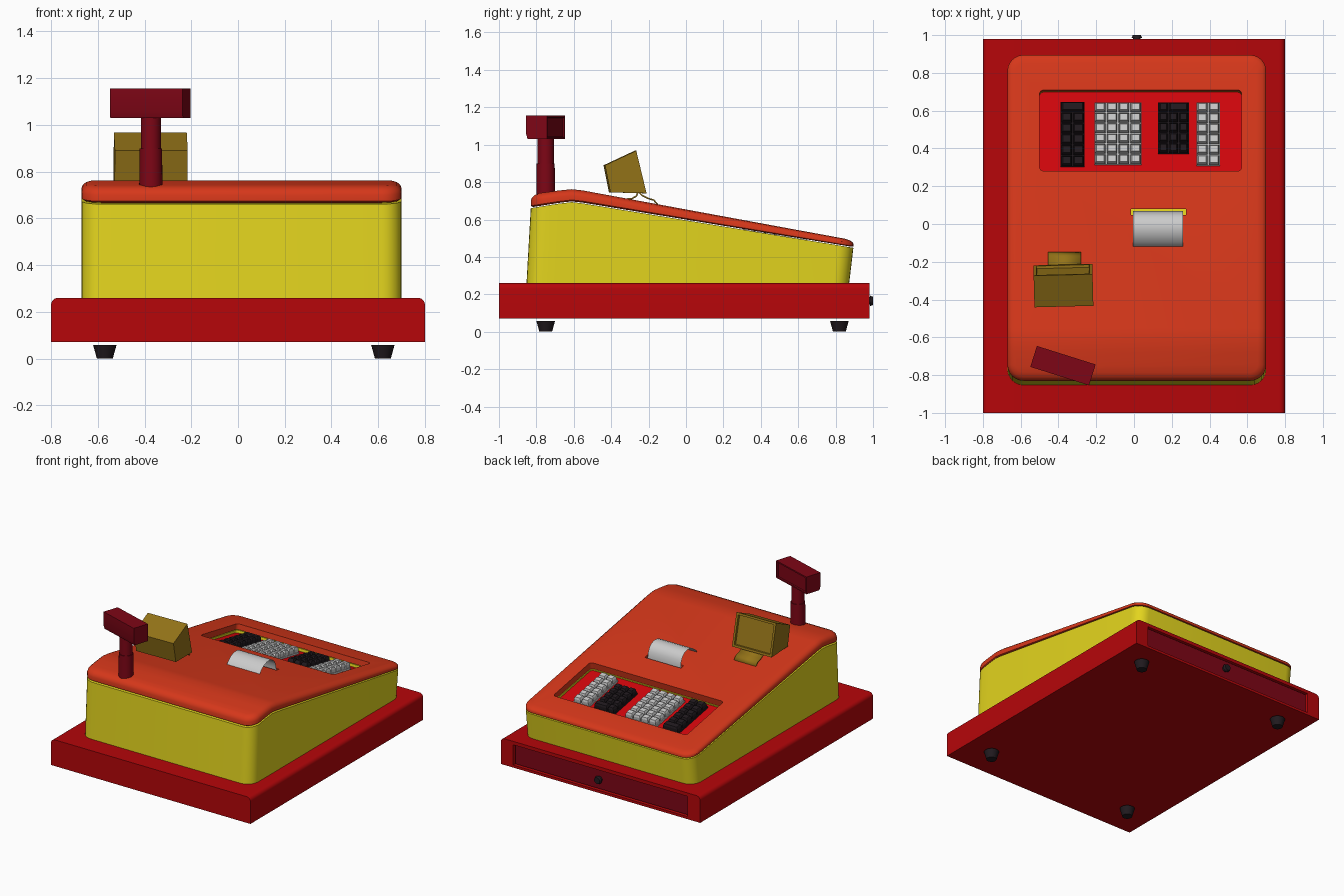
import bpy, bmesh, math
from mathutils import Matrix, Vector

if "Cube" in bpy.data.objects:
    bpy.data.objects.remove(bpy.data.objects["Cube"])


def mat(name, r, g, b):
    m = bpy.data.materials.new(name)
    m.diffuse_color = [(c / 255) ** 2.2 for c in (r, g, b)] + [1]
    m.use_nodes = True
    m.node_tree.nodes["Principled BSDF"].inputs["Base Color"].default_value = m.diffuse_color
    return m


RED = mat("red", 180, 14, 18)
DARK_RED = mat("dark_red", 125, 14, 28)
YELLOW = mat("yellow", 226, 211, 35)
ORANGE = mat("orange", 213, 58, 32)
BRIGHT_RED = mat("bright_red", 212, 14, 20)
OLIVE = mat("olive", 146, 114, 30)
BLACK = mat("black", 38, 32, 36)
WHITE = mat("light_grey", 205, 205, 205)


def finish(name, bm, material, smooth=True):
    bmesh.ops.recalc_face_normals(bm, faces=bm.faces)
    me = bpy.data.meshes.new(name)
    bm.to_mesh(me)
    bm.free()
    ob = bpy.data.objects.new(name, me)
    bpy.context.collection.objects.link(ob)
    if material:
        me.materials.append(material)
    if smooth:
        shade(ob)
    return ob


def select(ob):
    bpy.ops.object.select_all(action='DESELECT')
    ob.select_set(True)
    bpy.context.view_layer.objects.active = ob


def shade(ob):
    select(ob)
    bpy.ops.object.shade_smooth_by_angle(angle=math.radians(35))


def cut(ob, cutter):
    m = ob.modifiers.new("cut", 'BOOLEAN')
    m.operation, m.solver, m.object = 'DIFFERENCE', 'EXACT', cutter
    select(ob)
    bpy.ops.object.modifier_apply(modifier=m.name)
    shade(ob)


def ring(x0, x1, y0, y1, r, seg=6):
    pts = []
    corners = ((x1 - r, y1 - r), (x0 + r, y1 - r), (x0 + r, y0 + r), (x1 - r, y0 + r))
    for q, (cx, cy) in enumerate(corners):
        for i in range(seg + 1):
            a = math.pi / 2 * (q + i / seg)
            pts.append((cx + r * math.cos(a), cy + r * math.sin(a)))
    return pts


def loft(rings):
    bm = bmesh.new()
    vs = [[bm.verts.new(p) for p in r] for r in rings]
    n = len(vs[0])
    for a, b in zip(vs, vs[1:]):
        for i in range(n):
            bm.faces.new((a[i], a[(i + 1) % n], b[(i + 1) % n], b[i]))
    bm.faces.new(vs[0])
    bm.faces.new(vs[-1])
    return bm


def cylinder(bm, x, y, z0, z1, r0, r1, seg=24):
    bmesh.ops.create_cone(bm, cap_ends=True, segments=seg, radius1=r0, radius2=r1,
                          depth=z1 - z0, matrix=Matrix.Translation((x, y, (z0 + z1) / 2)))


def box(x0, x1, y0, y1, z0, z1):
    return loft([[(x0, y0, z), (x1, y0, z), (x1, y1, z), (x0, y1, z)] for z in (z0, z1)])


def inset_back(bm, width, depth):
    bmesh.ops.recalc_face_normals(bm, faces=bm.faces)
    f = max(bm.faces, key=lambda f: f.normal.y)
    bmesh.ops.inset_region(bm, faces=[f], thickness=width, depth=0)
    bmesh.ops.inset_region(bm, faces=[f], thickness=0.004, depth=-depth)


def interp(pts, y):
    for (a, za), (b, zb) in zip(pts, pts[1:]):
        if y <= b or b == pts[-1][0]:
            return za + (zb - za) * (y - a) / (b - a)


# side profiles of the lid top and lid underside
TOP = [(-.83, .735), (-.68, .755), (-.61, .762), (-.55, .755), (.9, .488)]
UNDER = [(-.83, .665), (-.68, .689), (-.61, .697), (-.55, .69), (.9, .452)]


def shell(levels, bottom, top, shift):
    # levels: (t, inset); t runs from bottom profile (0) to top profile (1)
    bm = loft([[(x, y, t) for x, y in ring(-.67 + d, .7 - d, -.83 + d, .895 - d, .085 - d)]
               for t, d in levels])
    for y in (-.68, -.61, -.55):
        bmesh.ops.bisect_plane(bm, geom=bm.verts[:] + bm.edges[:] + bm.faces[:],
                               plane_co=(0, y, 0), plane_no=(0, 1, 0))
    for v in bm.verts:
        t, lo, hi = v.co.z, bottom(v.co.y), top(v.co.y)
        v.co.z = lo + t * (hi - lo)
        v.co.y += shift * (1 - t)
    return bm


# base with rounded long top edges, drawer opening at the back
R = .03
prof = [(-.8, .07), (.8, .07)]
prof += [(.8 - R + R * math.cos(a), .26 - R + R * math.sin(a)) for a in [math.pi / 12 * i for i in range(7)]]
prof += [(-.8 + R - R * math.sin(a), .26 - R + R * math.cos(a)) for a in [math.pi / 12 * i for i in range(7)]]
base = finish("base", loft([[(x, y, z) for x, z in prof] for y in (-1, .98)]), RED)
cutter = finish("drawer_cutter", box(-.7, .7, .955, 1.1, .088, .235), None)
cut(base, cutter)
helpers = [cutter]
finish("drawer_front", box(-.692, .692, .95, .966, .094, .229), DARK_RED)

bm = bmesh.new()
cylinder(bm, 0, 0, 0, .035, .02, .02)
cylinder(bm, 0, 0, .03, .046, .028, .022)
bm.transform(Matrix.Translation((.015, .954, .165)) @ Matrix.Rotation(-math.pi / 2, 4, 'X'))
finish("drawer_lock", bm, BLACK)

# feet
bm = bmesh.new()
for x in (-.57, .62):
    for y in (-.75, .82):
        cylinder(bm, x, y, 0, .058, .034, .05)
finish("feet", bm, BLACK)

# body and lid
body = finish("body", shell([(0, 0), (1, 0)], lambda y: .255,
                            lambda y: interp(UNDER, y) - .004, -.023), YELLOW)
lid = finish("lid", shell([(0, .012), (.12, 0), (.5, 0), (.72, .006), (.9, .02), (1, .045)],
                          lambda y: interp(UNDER, y), lambda y: interp(TOP, y), 0), ORANGE)

# sloped frame: origin on the lid surface in the middle of the keypad
TILT = math.atan(-.184)
KY = .495
FRAME = Matrix.Translation((0, KY, interp(TOP, KY))) @ Matrix.Rotation(TILT, 4, 'X')


def tilted(bm):
    bm.transform(FRAME)
    return bm


# keypad recess and panel
outline = ring(-.5, .57, -.218, .218, .022, 4)
cutter = finish("keypad_cutter", tilted(loft([[(x, y, z) for x, y in outline] for z in (-.07, .1)])), None)
helpers.append(cutter)
cut(lid, cutter)
cut(body, cutter)
finish("keypad_panel", tilted(loft([[(x, y, z) for x, y in outline] for z in (-.075, -.062)])), BRIGHT_RED)

# paper slot
cutter = finish("slot_cutter", box(-.015, .275, .048, .08, .5, .8), None)
helpers.append(cutter)
cut(lid, cutter)


# key groups: tapered keys on a thin plate, first row may have wide keys
def key_group(name, x0, x1, y0, y1, cols, rows, material, first=None):
    y0, y1 = y0 - KY, y1 - KY
    px, py, g = (x1 - x0) / cols, (y1 - y0) / rows, .004
    bm = box(x0, x1, y0, y1, -.065, -.05)
    for r in range(rows):
        c = 0
        for w in (first if first and r == 0 else [1] * cols):
            a, b = x0 + c * px, x0 + (c + w) * px
            t, s = y1 - r * py, y1 - (r + 1) * py
            levels = [(-.05, g), (-.028, g + .001), (-.014, g + .007)]
            key = loft([[(a + d, s + d, z), (b - d, s + d, z), (b - d, t - d, z), (a + d, t - d, z)]
                        for z, d in levels])
            tmp = bpy.data.meshes.new("tmp")
            key.to_mesh(tmp)
            key.free()
            bm.from_mesh(tmp)
            bpy.data.meshes.remove(tmp)
            c += w
    finish(name, tilted(bm), material, smooth=False)


key_group("function_keys", -.388, -.262, .31, .658, 2, 6, BLACK, [2])
key_group("department_keys", -.21, .04, .32, .655, 4, 6, WHITE)
key_group("number_keys", .128, .29, .38, .655, 3, 5, BLACK, [1, 2])
key_group("payment_keys", .33, .455, .315, .655, 2, 6, WHITE)


# thin bent strips along y
def strip(name, pts, x0, x1, material, thick=0):
    bm = bmesh.new()
    rows = [[bm.verts.new((x, y, z)) for x in (x0, x1)] for y, z in pts]
    for a, b in zip(rows, rows[1:]):
        bm.faces.new((a[0], a[1], b[1], b[0]))
    ob = finish(name, bm, material)
    if thick:
        ob.modifiers.new("thickness", 'SOLIDIFY').thickness = thick
    return ob


strip("receipt_paper", [(.068, .59), (.067, .645), (.06, .68), (.045, .707), (.022, .726), (-.008, .735),
                        (-.04, .733), (-.07, .722), (-.095, .705), (-.113, .687), (-.123, .67)],
      -.005, .26, WHITE)
strip("display_stand", [(-.33, .712), (-.29, .716), (-.268, .728), (-.26, .75)], -.455, -.285, OLIVE, .008)
strip("display_tongue", [(-.25, .75), (-.232, .732), (-.205, .718), (-.17, .707), (-.148, .682)],
      -.455, -.28, OLIVE, .008)

# operator display, slightly turned
side = [(-.215, .74), (-.27, .968), (-.437, .89), (-.408, .745)]
bm = loft([[(x, y, z) for y, z in side] for x in (-.53, -.218)])
inset_back(bm, .022, .014)
c = Vector((-.374, -.325, 0))
bm.transform(Matrix.Translation(c) @ Matrix.Rotation(math.radians(1.5), 4, 'Z') @ Matrix.Translation(-c))
finish("operator_display", bm, OLIVE)

# customer display on its pole
bm = bmesh.new()
cylinder(bm, -.373, -.75, .72, .9, .05, .048)
cylinder(bm, -.373, -.75, .89, 1.04, .043, .043)
finish("display_pole", bm, DARK_RED)
side = [(-.058, .025), (-.05, 0), (.058, 0), (.058, .125), (-.058, .125)]
bm = loft([[(x, y, z) for y, z in side] for x in (-.163, .163)])
inset_back(bm, .014, .008)
bm.transform(Matrix.Translation((-.376, -.75, 1.03)) @ Matrix.Rotation(math.radians(-17.5), 4, 'Z'))
finish("customer_display", bm, DARK_RED)

for h in helpers:
    bpy.data.objects.remove(h)
